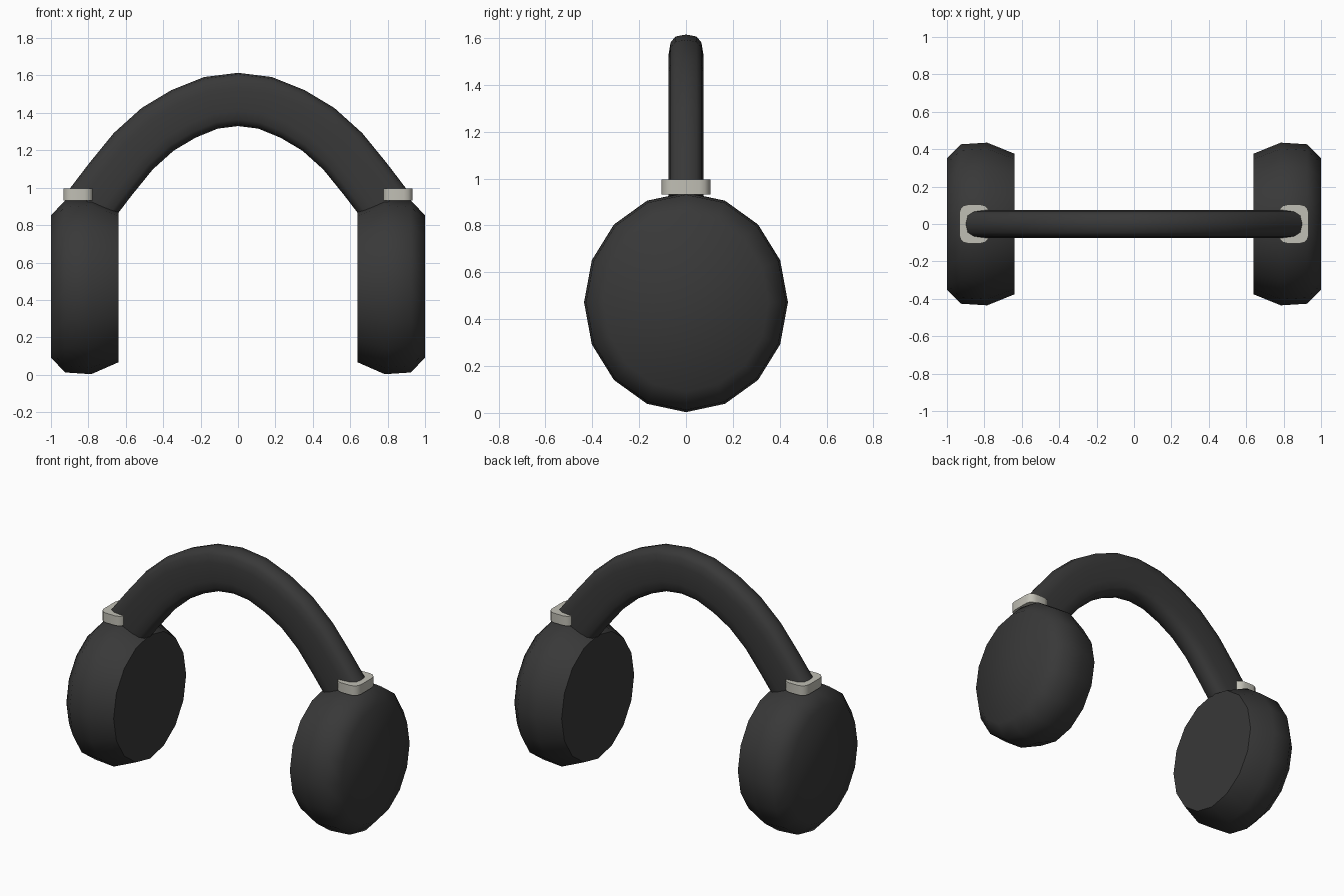
import bpy, bmesh, math
from mathutils import Vector

if "Cube" in bpy.data.objects:
    bpy.data.objects.remove(bpy.data.objects["Cube"])


def material(name, rgb):
    m = bpy.data.materials.new(name)
    m.diffuse_color = (*rgb, 1)
    m.use_nodes = True
    m.node_tree.nodes["Principled BSDF"].inputs["Base Color"].default_value = m.diffuse_color
    return m


dark = material("charcoal", (0.04, 0.04, 0.04))
silver = material("warm_silver", (0.53, 0.52, 0.46))


def loft(name, rings, mat, angle):
    """Skin a list of equal-length closed rings and cap both ends."""
    bm = bmesh.new()
    vs = [[bm.verts.new(p) for p in r] for r in rings]
    n = len(vs[0])
    for a, b in zip(vs, vs[1:]):
        for i in range(n):
            j = (i + 1) % n
            bm.faces.new((a[i], a[j], b[j], b[i]))
    bm.faces.new(vs[0])
    bm.faces.new(vs[-1])
    bmesh.ops.recalc_face_normals(bm, faces=bm.faces)
    me = bpy.data.meshes.new(name)
    bm.to_mesh(me)
    bm.free()
    me.materials.append(mat)
    ob = bpy.data.objects.new(name, me)
    bpy.context.collection.objects.link(ob)
    bpy.ops.object.select_all(action='DESELECT')
    ob.select_set(True)
    bpy.context.view_layer.objects.active = ob
    bpy.ops.object.shade_smooth_by_angle(angle=math.radians(angle))
    return ob


# Ear cups: 16-sided ovals, (x, scale) along the cup axis
CUP = [(0.64, 0.865), (0.785, 1.0), (0.925, 0.98), (1.0, 0.81)]
for side, s in (("left", -1), ("right", 1)):
    rings = [[(s * x, 0.435 * k * math.cos(t * math.pi / 8),
               0.472 + 0.469 * k * math.sin(t * math.pi / 8))
              for t in range(16)] for x, k in CUP]
    loft(side + "_ear_cup", rings, dark, 50)

    # Collar: rounded rectangle block joining band and cup
    outline = []
    for c, (sx, sy) in enumerate(((1, 1), (-1, 1), (-1, -1), (1, -1))):
        for i in range(4):
            a = math.radians(90 * c + 30 * i)
            outline.append((s * 0.854 + sx * 0.033 + 0.047 * math.cos(a),
                            sy * 0.057 + 0.047 * math.sin(a)))
    loft(side + "_collar", [[(x, y, z) for x, y in outline]
                            for z in (0.932, 0.995)], silver, 40)

# Headband: rounded flat section swept along an arch
half = [(0, 1.472), (0.144, 1.454), (0.291, 1.395), (0.43, 1.312),
        (0.56, 1.195), (0.682, 1.045), (0.785, 0.91)]
path = [Vector((-x, 0, z)) for x, z in half[:0:-1]] + [Vector((x, 0, z)) for x, z in half]
quarter = [(0.1425, 0), (0.134, 0.045), (0.108, 0.066), (0.06, 0.074), (0, 0.075)]
section = (quarter + [(-n, y) for n, y in quarter[-2::-1]]
           + [(-n, -y) for n, y in quarter[1:]]
           + [(n, -y) for n, y in quarter[-2:0:-1]])
rings = []
for i, p in enumerate(path):
    d = (path[min(i + 1, len(path) - 1)] - path[max(i - 1, 0)]).normalized()
    normal = Vector((-d.z, 0, d.x))
    rings.append([p + normal * n + Vector((0, y, 0)) for n, y in section])
loft("headband", rings, dark, 50)
